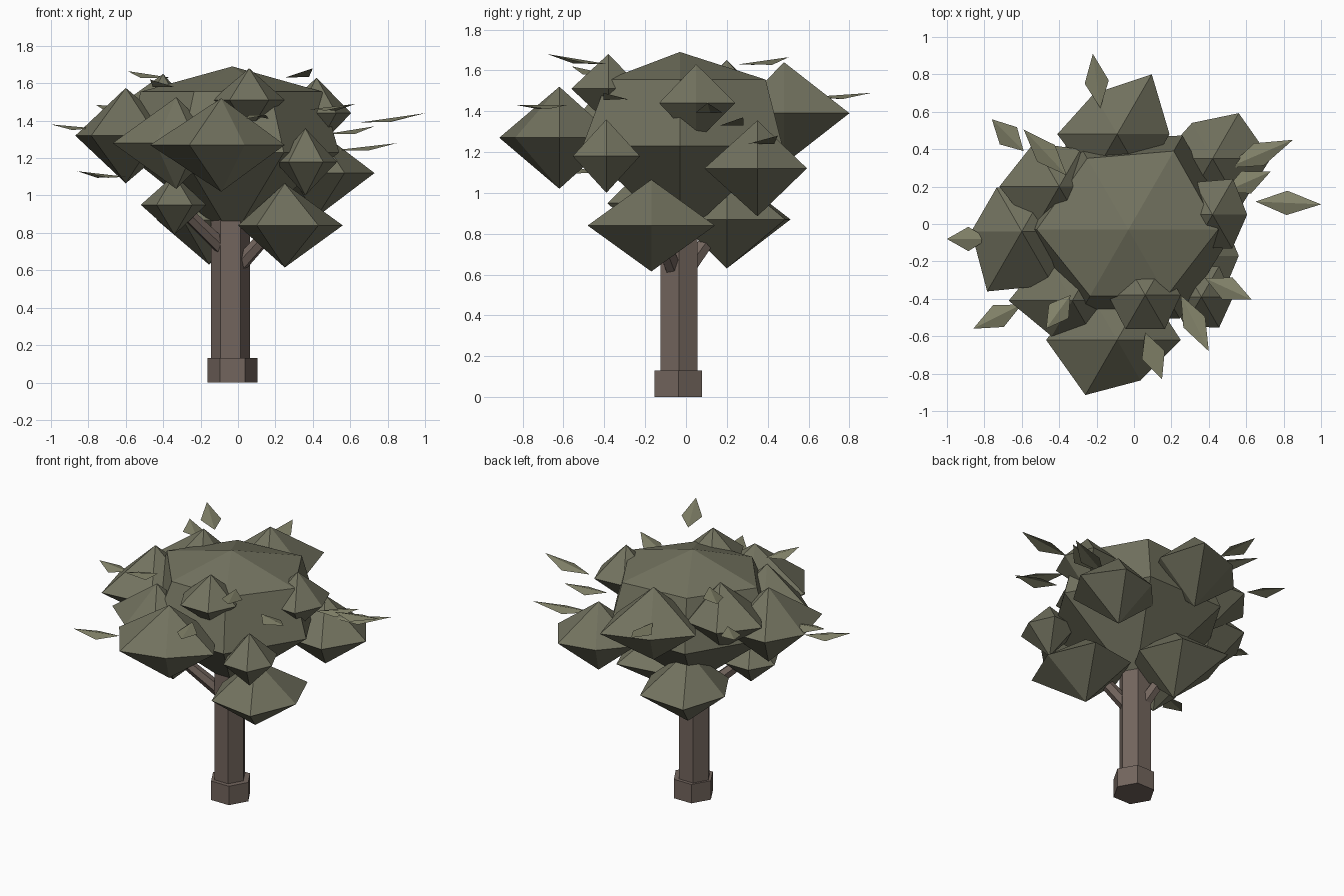
import bpy
from math import cos, sin, pi
from mathutils import Vector


def material(name, rgb):
    m = bpy.data.materials.new(name)
    m.diffuse_color = (*rgb, 1)
    return m


BARK = material("bark", (0.17, 0.13, 0.11))
GREEN = material("foliage", (0.17, 0.17, 0.115))
LEAF = material("leaf", (0.22, 0.22, 0.14))


def make(name, verts, faces, mat):
    me = bpy.data.meshes.new(name)
    me.from_pydata(verts, [], faces)
    me.materials.append(mat)
    ob = bpy.data.objects.new(name, me)
    bpy.context.collection.objects.link(ob)
    return ob


def clump(name, centre, height, rings):
    """Closed six-sided clump: rings = [(z offset, six radii)] from bottom to top."""
    c = Vector(centre)
    verts = [c - Vector((0, 0, height))]
    for z, radii in rings:
        verts += [c + Vector((r * cos(i * pi / 3), r * sin(i * pi / 3), z))
                  for i, r in enumerate(radii)]
    verts.append(c + Vector((0, 0, height)))
    top = len(verts) - 1
    last = top - 6
    faces = []
    for i in range(6):
        j = (i + 1) % 6
        faces.append((0, 1 + j, 1 + i))
        for k in range(len(rings) - 1):
            a = 1 + 6 * k
            faces.append((a + i, a + j, a + 6 + j, a + 6 + i))
        faces.append((last + i, last + j, top))
    return make(name, verts, faces, GREEN)


def prism(name, start, end, r0, r1):
    """Six-sided tapered limb between two points."""
    a, b = Vector(start), Vector(end)
    d = (b - a).normalized()
    u = Vector((1, 0, 0))
    u = (u - d * u.dot(d)).normalized()
    w = d.cross(u)
    verts = [p + (u * cos(i * pi / 3) + w * sin(i * pi / 3)) * r
             for p, r in ((a, r0), (b, r1)) for i in range(6)]
    faces = [(i, (i + 1) % 6, 6 + (i + 1) % 6, 6 + i) for i in range(6)]
    faces += [tuple(range(5, -1, -1)), tuple(range(6, 12))]
    return make(name, verts, faces, BARK)


def leaf(name, base, tip, width=0.13):
    """Kite-shaped leaf folded along its midrib."""
    a, b = Vector(base), Vector(tip)
    side = Vector((a.y - b.y, b.x - a.x, 0)).normalized() * width / 2
    mid = a.lerp(b, 0.48) - Vector((0, 0, 0.02))
    return make(name, [a, mid - side, b, mid + side], [(0, 1, 2), (0, 2, 3)], LEAF)


# Trunk, root collar and branches
prism("root_collar", (-0.03, -0.037, 0), (-0.03, -0.037, 0.13), 0.134, 0.134)
prism("trunk", (-0.04, -0.035, 0.05), (-0.04, -0.035, 1.1), 0.105, 0.105)
prism("branch_right", (-0.02, -0.05, 0.60), (0.22, -0.15, 0.86), 0.045, 0.035)
prism("branch_back", (-0.06, 0.0, 0.62), (-0.15, 0.18, 0.87), 0.045, 0.035)
prism("branch_left", (-0.06, -0.06, 0.70), (-0.32, -0.2, 0.95), 0.045, 0.035)

# Main crown: domed above, plain cone below
clump("main_crown", (-0.03, -0.03, 1.23), 0.46, [
    (0, (0.57, 0.58, 0.57, 0.58, 0.55, 0.55)),
    (0.325, (0.48, 0.485, 0.44, 0.49, 0.41, 0.41))])

# Outer foliage clumps: centre, half height, six radii counter-clockwise from +x
clumps = {
    "front": ((-0.09, -0.62, 1.27), 0.25, (0.34, 0.32, 0.32, 0.38, 0.34, 0.25)),
    "low_right": ((0.25, -0.17, 0.84), 0.225, (0.31, 0.36, 0.30, 0.25, 0.30, 0.36)),
    "low_back": ((-0.155, 0.20, 0.87), 0.24, (0.28, 0.33, 0.36, 0.28, 0.28, 0.28)),
    "low_left": ((-0.34, -0.22, 0.95), 0.16, (0.17, 0.18, 0.18, 0.18, 0.19, 0.19)),
    "left": ((-0.60, -0.04, 1.32), 0.255, (0.30, 0.28, 0.27, 0.27, 0.37, 0.33)),
    "front_left": ((-0.33, -0.41, 1.28), 0.245, (0.25, 0.28, 0.28, 0.34, 0.22, 0.22)),
    "front_right": ((0.36, -0.39, 1.18), 0.18, (0.17, 0.19, 0.18, 0.16, 0.18, 0.19)),
    "right": ((0.42, 0.35, 1.12), 0.235, (0.31, 0.28, 0.22, 0.28, 0.28, 0.30)),
    "back": ((-0.09, 0.48, 1.39), 0.25, (0.28, 0.37, 0.25, 0.32, 0.28, 0.28)),
    "small_right": ((0.42, 0.05, 1.44), 0.19, (0.185, 0.22, 0.20, 0.2, 0.2, 0.21)),
    "high_front": ((0.06, -0.38, 1.51), 0.17, (0.19, 0.19, 0.18, 0.2, 0.21, 0.21)),
    "high_left": ((-0.40, 0.20, 1.42), 0.23, (0.20, 0.23, 0.27, 0.32, 0.27, 0.24)),
}
for name, (c, h, radii) in clumps.items():
    clump("clump_" + name, c, h, [(0, radii)])

# Loose leaves: base, tip
leaves = [
    ((0.65, 0.12, 1.39), (1.00, 0.105, 1.44)),
    ((0.50, 0.30, 1.24), (0.85, 0.45, 1.28)),
    ((-0.18, 0.62, 1.47), (-0.22, 0.91, 1.49)),
    ((0.48, 0.17, 1.33), (0.73, 0.28, 1.37)),
    ((0.38, -0.29, 1.46), (0.63, -0.405, 1.49)),
    ((0.25, -0.38, 1.63), (0.40, -0.68, 1.68)),
    ((0.06, -0.58, 1.43), (0.15, -0.83, 1.43)),
    ((-0.60, -0.43, 1.10), (-0.86, -0.56, 1.13)),
    ((-0.78, -0.08, 1.36), (-1.00, -0.08, 1.38)),
    ((-0.59, 0.39, 1.47), (-0.76, 0.56, 1.485)),
    ((-0.36, 0.26, 1.63), (-0.59, 0.505, 1.665)),
    ((-0.34, -0.38, 1.58), (-0.47, -0.56, 1.62)),
]
for i, (a, b) in enumerate(leaves):
    leaf(f"leaf_{i + 1}", a, b)
